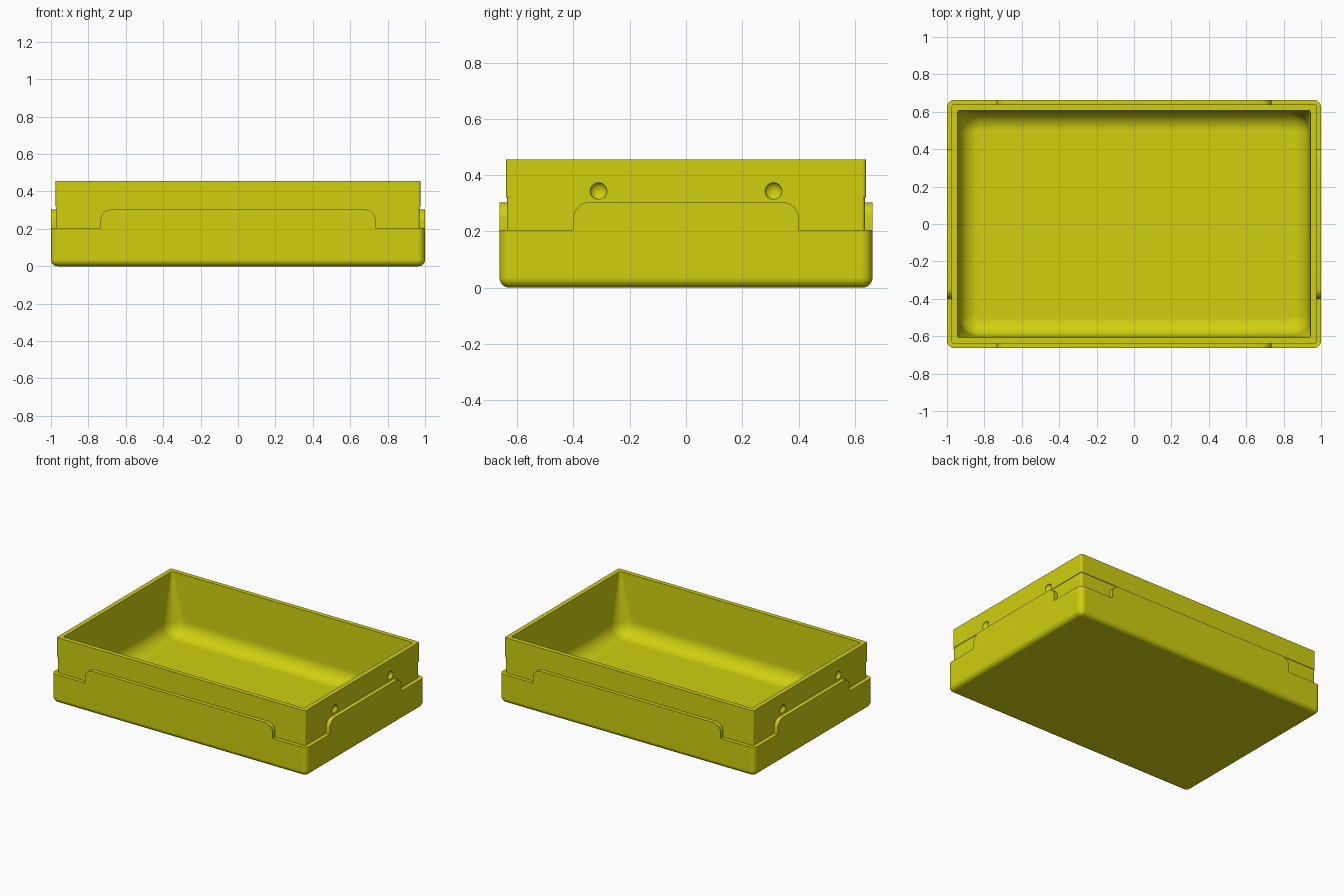
import bpy, bmesh, math
from mathutils import Matrix

if "Cube" in bpy.data.objects:
    bpy.data.objects.remove(bpy.data.objects["Cube"])

yellow = bpy.data.materials.new("olive_yellow")
yellow.diffuse_color = (0.63, 0.63, 0.005, 1)
yellow.use_nodes = True
yellow.node_tree.nodes["Principled BSDF"].inputs["Base Color"].default_value = yellow.diffuse_color

SEG = 8  # segments per rounded corner


def finish(bm, name, smooth=True):
    bmesh.ops.recalc_face_normals(bm, faces=bm.faces)
    me = bpy.data.meshes.new(name)
    bm.to_mesh(me)
    bm.free()
    me.materials.append(yellow)
    ob = bpy.data.objects.new(name, me)
    bpy.context.collection.objects.link(ob)
    return ob


def activate(ob):
    bpy.ops.object.select_all(action='DESELECT')
    ob.select_set(True)
    bpy.context.view_layer.objects.active = ob


def smooth(ob):
    activate(ob)
    bpy.ops.object.shade_smooth_by_angle(angle=math.radians(30))


def rounded_ring(bm, hx, hy, r, z):
    """Loop of vertices round a rectangle with rounded corners."""
    verts = []
    for k, (sx, sy) in enumerate([(1, 1), (-1, 1), (-1, -1), (1, -1)]):
        for i in range(SEG + 1):
            a = math.pi / 2 * (k + i / SEG)
            verts.append(bm.verts.new((sx * (hx - r) + r * math.cos(a),
                                       sy * (hy - r) + r * math.sin(a), z)))
    return verts


# Tray section: rounded base, ledge, recessed band, upper wall, rim, cavity
HX, HY = 1.0, 0.663
sections = []
R = 0.035
for i in range(7):                       # outer bottom rounding
    a = math.pi / 2 * i / 6
    d = R * (1 - math.sin(a))
    sections.append((HX - d, HY - d, 0.04 - d, R * (1 - math.cos(a))))
sections += [
    (HX, HY, 0.04, 0.205),
    (0.971, 0.636, 0.012, 0.205),        # ledge
    (0.971, 0.636, 0.012, 0.32),         # recessed band
    (0.975, 0.64, 0.012, 0.32),
    (0.975, 0.64, 0.012, 0.455),         # rim
    (0.943, 0.608, 0.01, 0.455),
]
R, FLOOR = 0.1, 0.03
for i in range(9):                       # inner fillet down to the floor
    a = math.pi / 2 * i / 8
    d = R * (1 - math.cos(a))
    sections.append((0.935 - d, 0.60 - d, 0.105 - d, FLOOR + R * (1 - math.sin(a))))

bm = bmesh.new()
rings = [rounded_ring(bm, *s) for s in sections]
for lo, hi in zip(rings, rings[1:]):
    n = len(lo)
    for i in range(n):
        j = (i + 1) % n
        bm.faces.new((lo[i], lo[j], hi[j], hi[i]))
bm.faces.new(rings[0])
bm.faces.new(rings[-1])
tray = finish(bm, "tray")

# Shallow round dimples in both end walls
bm = bmesh.new()
for sx in (-1, 1):
    for sy in (-1, 1):
        m = Matrix.Translation((sx * 0.975, sy * 0.311, 0.343)) @ Matrix.Diagonal((0.7, 1, 1, 1))
        bmesh.ops.create_uvsphere(bm, u_segments=24, v_segments=16, radius=0.03, matrix=m)
cutter = finish(bm, "dimple_cutter")
cutter.hide_render = True
mod = tray.modifiers.new("dimples", 'BOOLEAN')
mod.operation = 'DIFFERENCE'
mod.solver = 'EXACT'
mod.object = cutter
activate(tray)
bpy.ops.object.modifier_apply(modifier=mod.name)
bpy.data.objects.remove(cutter)
smooth(tray)
tray.modifiers.new("clean_shading", 'WEIGHTED_NORMAL').keep_sharp = True


def tab(name, half, outer, inner, turn):
    """Upright plate with rounded top corners, rising from the ledge."""
    r, z0, z1 = 0.055, 0.205, 0.303
    pts = [(half, z0)]
    for s in (1, -1):
        for i in range(9):
            a = math.pi / 2 * (i / 8 if s > 0 else 1 - i / 8)
            pts.append((s * (half - r + r * math.cos(a)), z1 - r + r * math.sin(a)))
    pts.append((-half, z0))
    bm = bmesh.new()
    face = bm.faces.new([bm.verts.new((x, -outer, z)) for x, z in pts])
    res = bmesh.ops.extrude_face_region(bm, geom=[face])
    bmesh.ops.translate(bm, vec=(0, outer - inner, 0),
                        verts=[v for v in res["geom"] if isinstance(v, bmesh.types.BMVert)])
    bm.transform(Matrix.Rotation(turn, 4, 'Z'))
    smooth(finish(bm, name))


# Raised tabs on all four sides
tab("front_tab", 0.735, HY, 0.63, 0)
tab("back_tab", 0.735, HY, 0.63, math.pi)
tab("right_tab", 0.40, HX, 0.965, math.pi / 2)
tab("left_tab", 0.40, HX, 0.965, -math.pi / 2)
